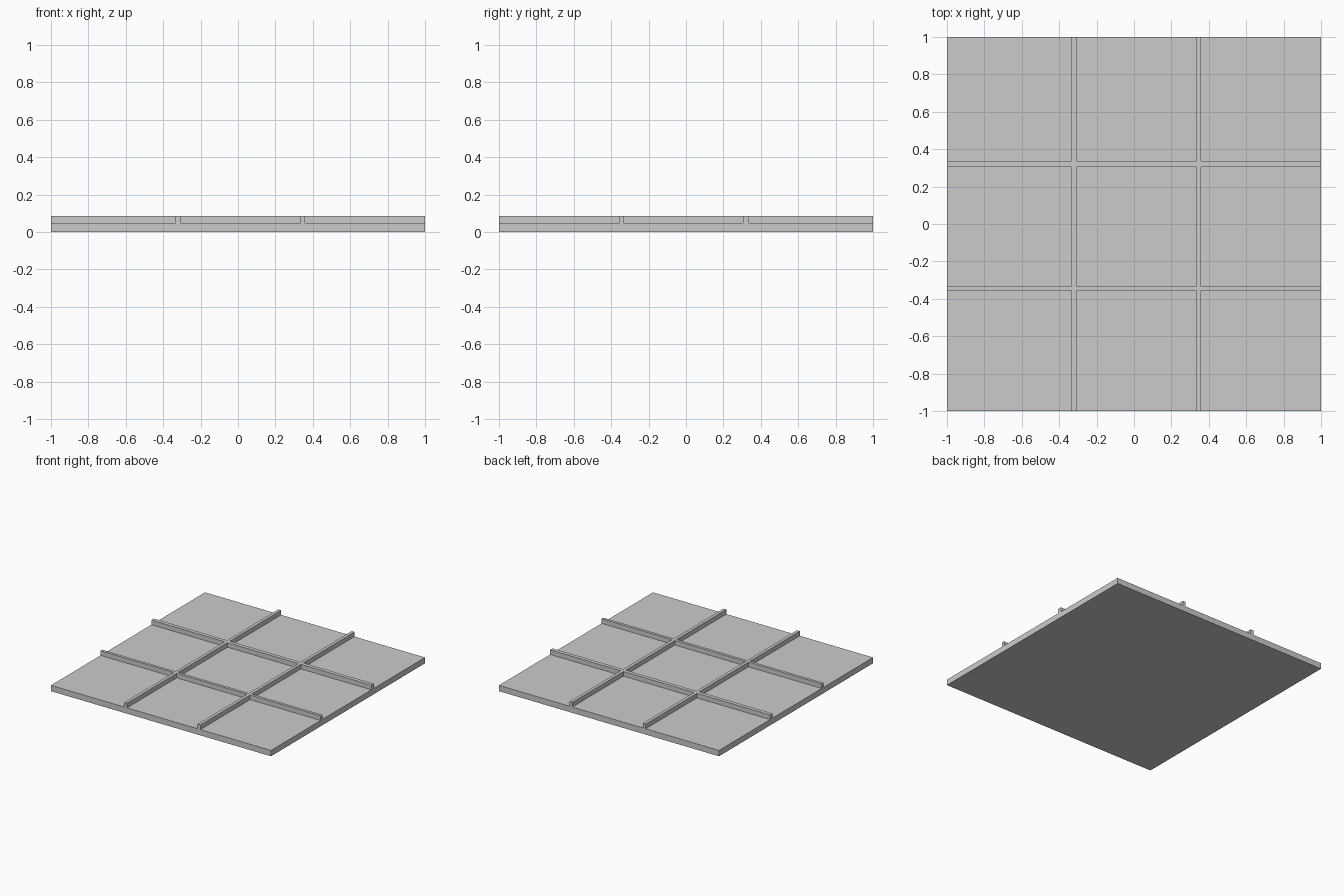
import bpy, bmesh, math
from mathutils import Vector

if "Cube" in bpy.data.objects:
    bpy.data.objects.remove(bpy.data.objects["Cube"])

PLATE_TOP, RIB_TOP = 0.048, 0.086
X_RIBS = [(-0.334, -0.308), (0.333, 0.359)]   # ribs running front to back
Y_RIBS = [(-0.356, -0.333), (0.304, 0.336)]   # ribs running left to right

bm = bmesh.new()

# Square base plate
bmesh.ops.create_cube(bm, size=1)
for v in bm.verts:
    v.co = Vector((v.co.x * 2, v.co.y * 2, (v.co.z + 0.5) * PLATE_TOP))

# Score the plate along both sides of every rib
for axis, ribs in ((Vector((1, 0, 0)), X_RIBS), (Vector((0, 1, 0)), Y_RIBS)):
    for pos in (p for rib in ribs for p in rib):
        bmesh.ops.bisect_plane(bm, geom=bm.verts[:] + bm.edges[:] + bm.faces[:],
                               plane_co=axis * pos, plane_no=axis)


def on_rib(value, ribs):
    return any(lo < value < hi for lo, hi in ribs)


# Raise the scored strips into one connected lattice
bm.normal_update()
strips = []
for f in bm.faces:
    c = f.calc_center_median()
    if f.normal.z > 0.9 and (on_rib(c.x, X_RIBS) or on_rib(c.y, Y_RIBS)):
        strips.append(f)
raised = bmesh.ops.extrude_face_region(bm, geom=strips)["geom"]
bmesh.ops.delete(bm, geom=[f for f in strips if f.is_valid], context='FACES_ONLY')
for v in raised:
    if isinstance(v, bmesh.types.BMVert):
        v.co.z = RIB_TOP

# Remove the leftover score lines on flat areas
bmesh.ops.dissolve_limit(bm, angle_limit=math.radians(1),
                         verts=bm.verts[:], edges=bm.edges[:])
bmesh.ops.triangulate(bm, faces=[f for f in bm.faces if len(f.verts) > 4])
bmesh.ops.recalc_face_normals(bm, faces=bm.faces[:])

mesh = bpy.data.meshes.new("ribbed_plate")
bm.to_mesh(mesh)
bm.free()
bpy.context.collection.objects.link(bpy.data.objects.new("ribbed_plate", mesh))
